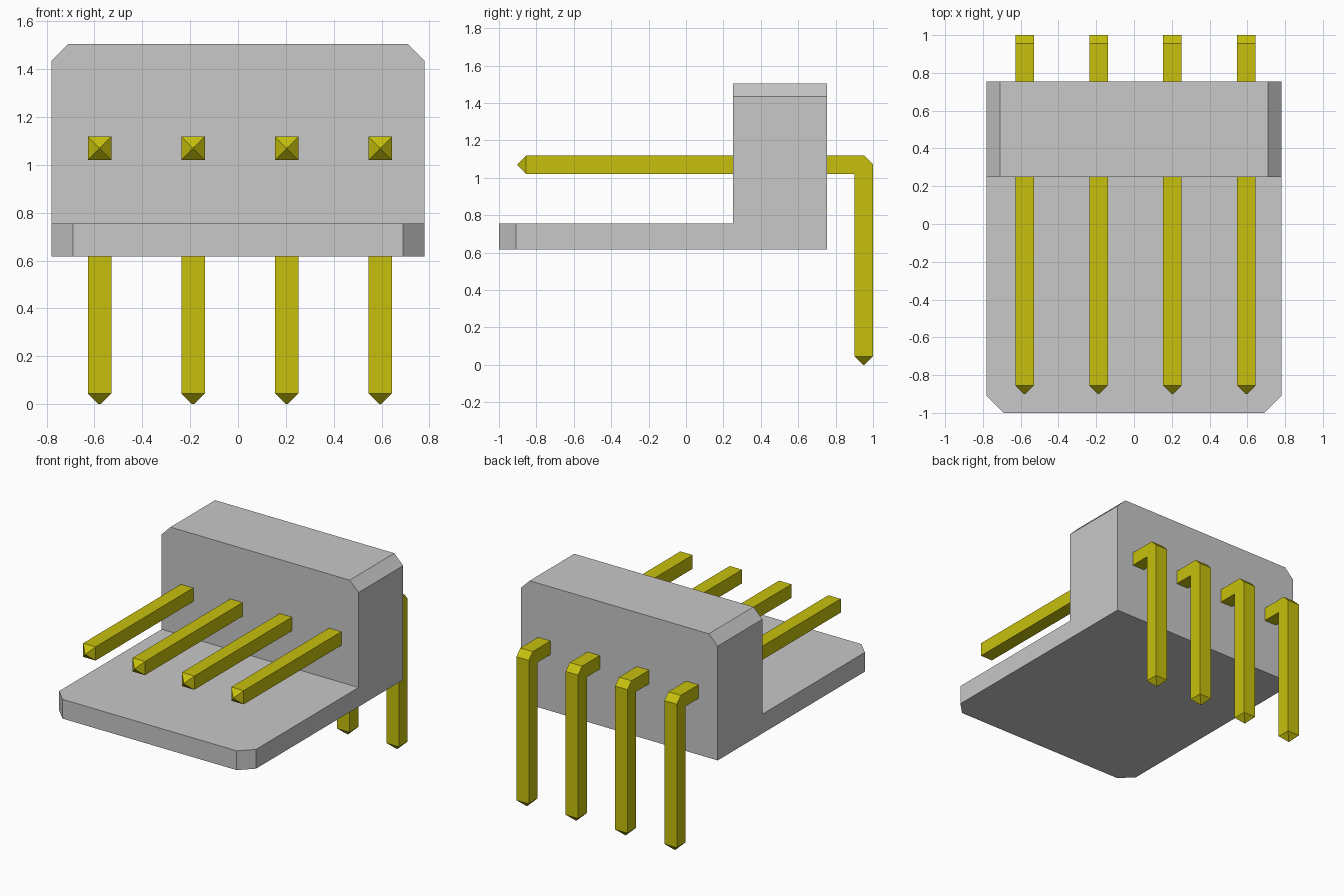
import bpy, bmesh
from mathutils import Vector

cube = bpy.data.objects.get("Cube")
if cube:
    bpy.data.objects.remove(cube, do_unlink=True)


def material(name, rgb):
    mat = bpy.data.materials.new(name)
    mat.use_nodes = True
    mat.diffuse_color = (*rgb, 1)
    mat.node_tree.nodes["Principled BSDF"].inputs["Base Color"].default_value = (*rgb, 1)
    return mat


def prism(points, offset):
    """Closed solid made by extruding a flat outline."""
    bm = bmesh.new()
    face = bm.faces.new([bm.verts.new(p) for p in points])
    out = bmesh.ops.extrude_face_region(bm, geom=[face])
    verts = [g for g in out["geom"] if isinstance(g, bmesh.types.BMVert)]
    bmesh.ops.translate(bm, verts=verts, vec=offset)
    bmesh.ops.recalc_face_normals(bm, faces=bm.faces)
    return bm


def finish(bm, name, mat):
    mesh = bpy.data.meshes.new(name)
    bm.to_mesh(mesh)
    bm.free()
    mesh.materials.append(mat)
    obj = bpy.data.objects.new(name, mesh)
    bpy.context.collection.objects.link(obj)
    return obj


def taper(bm, direction, length, scale):
    """Draw the end face facing the given direction out to a blunt point."""
    direction = Vector(direction)
    end = max((f for f in bm.faces if f.normal.dot(direction) > 0.99),
              key=lambda f: f.calc_center_median().dot(direction))
    tip = bmesh.ops.extrude_discrete_faces(bm, faces=[end])["faces"][0]
    centre = tip.calc_center_median()
    for v in tip.verts:
        v.co = centre + (v.co - centre) * scale + direction * length


grey = material("light grey plastic", (0.58, 0.58, 0.58))
gold = material("yellow gold metal", (0.57, 0.53, 0.004))

W = 0.78                       # half width of the housing
BACK, FRONT = 0.755, -1.0
BOTTOM, SEAM, TOP = 0.617, 0.755, 1.505

# Base plate with clipped front corners
c = 0.09
finish(prism([(-W, BACK, BOTTOM), (-W, FRONT + c, BOTTOM), (-W + c, FRONT, BOTTOM),
              (W - c, FRONT, BOTTOM), (W, FRONT + c, BOTTOM), (W, BACK, BOTTOM)],
             (0, 0, SEAM - BOTTOM)), "base_plate", grey)

# Upright block with clipped top corners
c = 0.07
finish(prism([(-W, 0.25, SEAM), (-W, 0.25, TOP - c), (-W + c, 0.25, TOP),
              (W - c, 0.25, TOP), (W, 0.25, TOP - c), (W, 0.25, SEAM)],
             (0, BACK - 0.25, 0)), "upright_block", grey)

# Four right-angled square pins with pointed ends
t = 0.098
outline = [(-0.855, 1.02), (-0.855, 1.118), (0.955, 1.118), (1.0, 1.072),
           (1.0, 0.045), (1.0 - t, 0.045), (1.0 - t, 1.02)]
for i in range(4):
    x = 0.008 + (i - 1.5) * 0.391
    bm = prism([(x - t / 2, y, z) for y, z in outline], (t, 0, 0))
    bm.normal_update()
    taper(bm, (0, -1, 0), 0.045, 0.08)
    taper(bm, (0, 0, -1), 0.045, 0.08)
    finish(bm, f"bent_pin_{i + 1}", gold)
